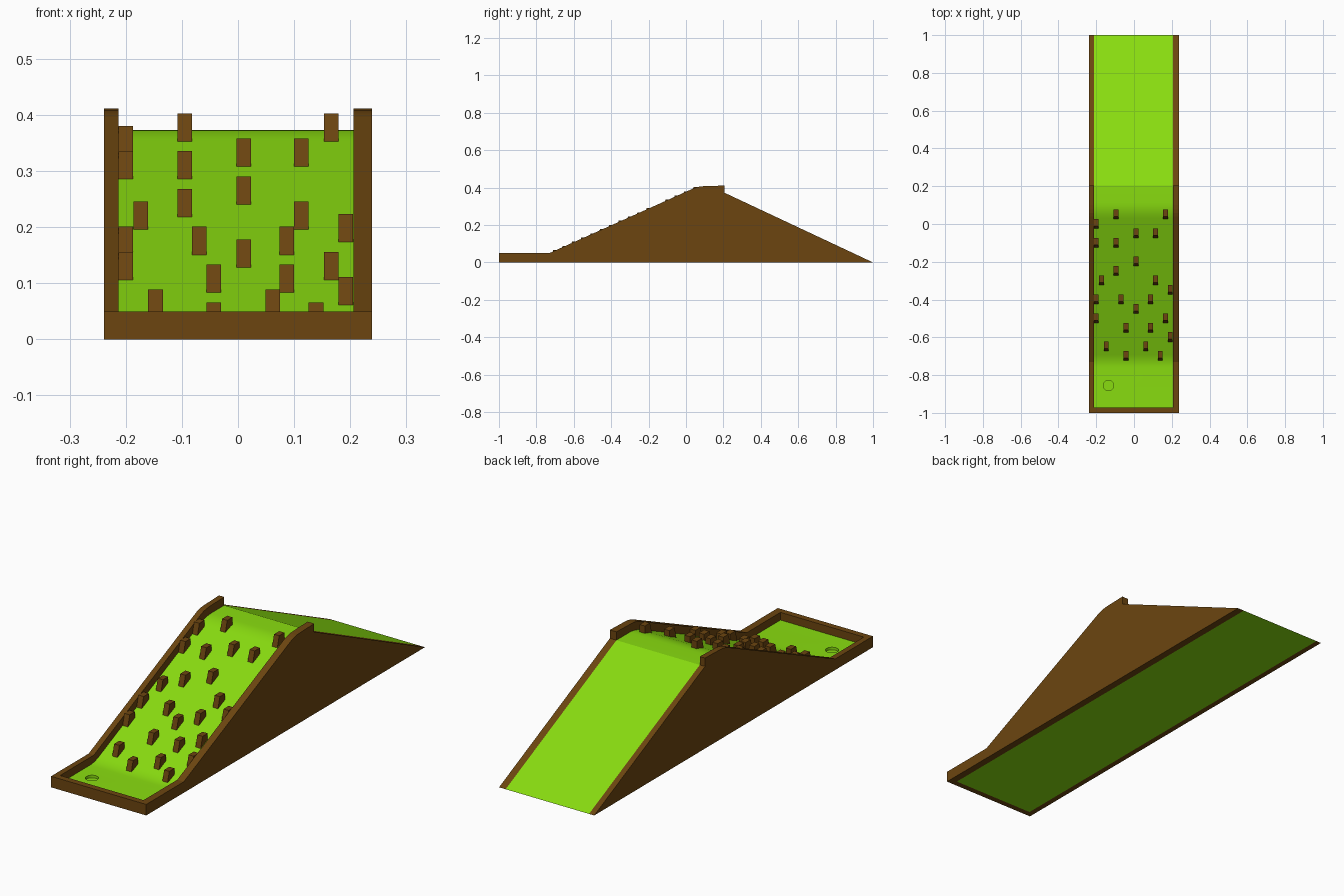
import bpy, bmesh, math

if "Cube" in bpy.data.objects:
    bpy.data.objects.remove(bpy.data.objects["Cube"])


def material(name, color):
    m = bpy.data.materials.new(name)
    m.diffuse_color = color
    m.use_nodes = True
    m.node_tree.nodes["Principled BSDF"].inputs["Base Color"].default_value = m.diffuse_color
    return m


WOOD = material("wood_brown", (0.15, 0.06, 0.005, 1))
GREEN = material("lime_green", (0.25, 0.72, 0.005, 1))


def extrude_profile(name, profile, x0, x1, mat):
    """Closed (y, z) outline extruded from x0 to x1."""
    bm = bmesh.new()
    face = bm.faces.new([bm.verts.new((x0, y, z)) for y, z in profile])
    ext = bmesh.ops.extrude_face_region(bm, geom=[face])
    for v in ext["geom"]:
        if isinstance(v, bmesh.types.BMVert):
            v.co.x = x1
    bmesh.ops.recalc_face_normals(bm, faces=bm.faces)
    me = bpy.data.meshes.new(name)
    bm.to_mesh(me)
    bm.free()
    me.materials.append(mat)
    ob = bpy.data.objects.new(name, me)
    bpy.context.collection.objects.link(ob)
    return ob


def bend(a, b, c, n=5):
    """Points of a rounded corner from a to c around b."""
    pts = []
    for i in range(n + 1):
        t = i / n
        pts.append(tuple((1 - t) ** 2 * p + 2 * t * (1 - t) * q + t * t * r
                         for p, q, r in zip(a, b, c)))
    return pts


SLOPE = 0.449
FLOOR = 0.015
IN_L, IN_R = -0.213, 0.206


def ramp_z(y):
    return 0.013 + SLOPE * (y + 0.73)


# Green playing surface: floor, ramp, flat top and return slope
surface = [(-0.972, 0), (-0.972, FLOOR)]
surface += bend((-0.76, FLOOR), (-0.725, FLOOR), (-0.69, ramp_z(-0.69)))
surface += bend((0.03, ramp_z(0.03)), (0.072, 0.373), (0.114, 0.373))
surface += [(0.205, 0.373), (1, 0)]
bed = extrude_profile("green_ramp", surface, IN_L, IN_R, GREEN)

# Shallow round hole in the low floor
bpy.ops.mesh.primitive_cylinder_add(vertices=32, radius=0.027, depth=0.04,
                                    location=(-0.135, -0.855, 0.023))
cutter = bpy.context.object
cutter.name = "hole_cutter"
cutter.data.materials.append(GREEN)
mod = bed.modifiers.new("hole", "BOOLEAN")
mod.operation = "DIFFERENCE"
mod.solver = "EXACT"
mod.object = cutter
bpy.ops.object.select_all(action="DESELECT")
bpy.context.view_layer.objects.active = bed
bed.select_set(True)
bpy.ops.object.modifier_apply(modifier="hole")
bpy.data.objects.remove(cutter, do_unlink=True)
bpy.ops.object.shade_smooth_by_angle(angle=math.radians(12))

# Side walls
side = [(-1, 0), (-1, 0.05), (-0.73, 0.05)]
side += bend((0.04, 0.396), (0.065, 0.407), (0.10, 0.408), 3)
side += [(0.205, 0.411), (0.205, 0.373), (1, 0)]
extrude_profile("left_wall", side, -0.239, IN_L, WOOD)
extrude_profile("right_wall", side, IN_R, 0.239, WOOD)

# Front wall
front = [(-1, 0), (-0.972, 0), (-0.972, 0.05), (-1, 0.05)]
extrude_profile("front_wall", front, IN_L, IN_R, WOOD)

# Pegs: y of each row and the x positions in it
rows = {
    0.06: [-0.095, 0.166], 0.01: [-0.2], -0.04: [0.01, 0.113],
    -0.09: [-0.2, -0.095], -0.19: [0.01], -0.24: [-0.095],
    -0.29: [-0.173, 0.113], -0.34: [0.192], -0.39: [-0.2, -0.069, 0.087],
    -0.44: [0.01], -0.49: [-0.2, 0.166], -0.54: [-0.043, 0.087],
    -0.59: [0.192], -0.64: [-0.147, 0.062], -0.69: [-0.043, 0.139],
}
for y, xs in rows.items():
    top = ramp_z(y) + 0.035
    outline = [(y - 0.034, top - 0.052), (y - 0.02, top),
               (y + 0.017, top), (y + 0.017, top - 0.035)]
    for x in xs:
        extrude_profile("peg", outline, x - 0.013, x + 0.013, WOOD)
